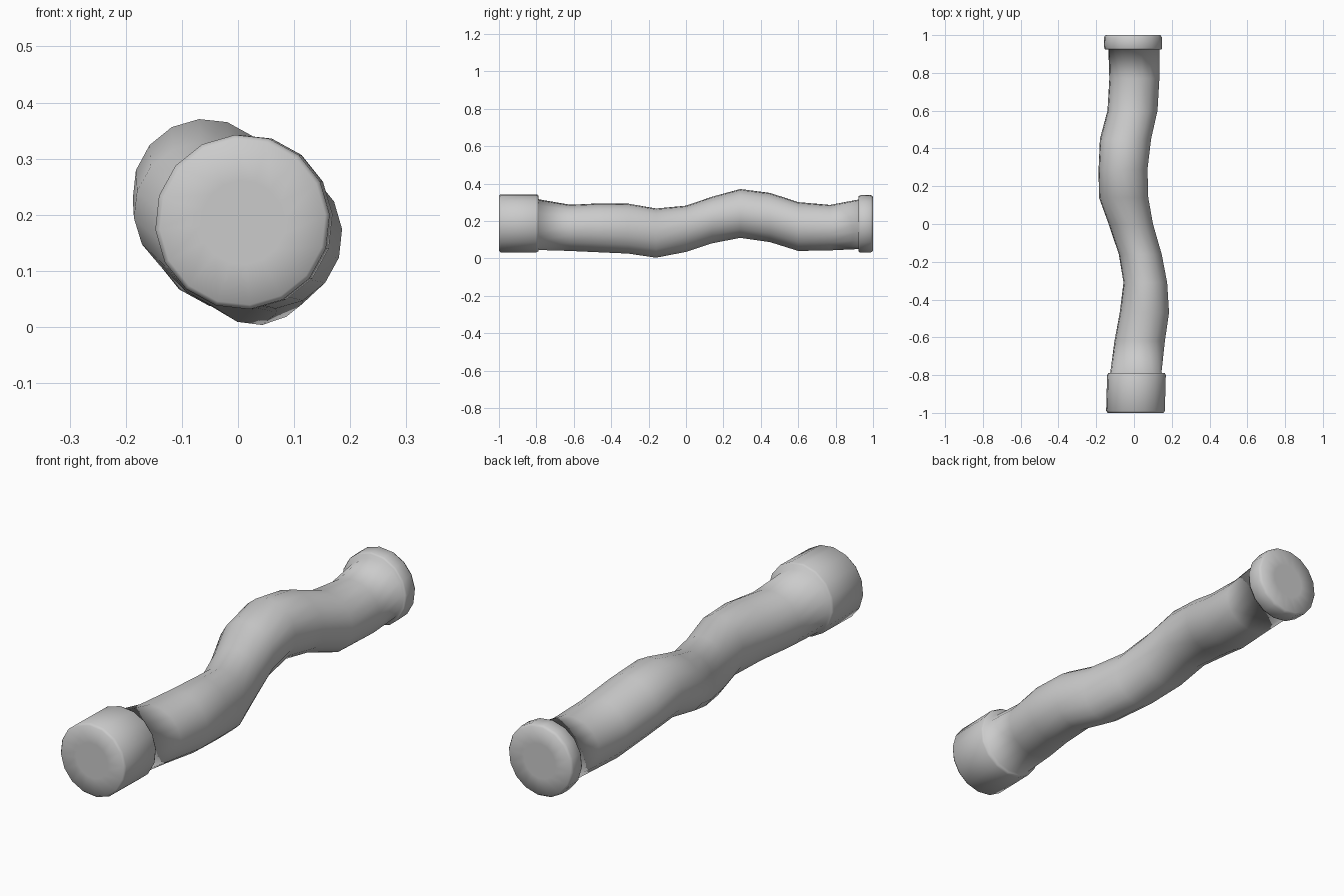
import bpy, bmesh
from math import cos, sin, pi, radians

SIDES = 16
OFFSET = radians(5)


def loft(name, rings):
    """Skin upright elliptical rings (y, x, z, rx, rz) and close both ends."""
    bm = bmesh.new()
    loops = []
    for y, x, z, rx, rz in rings:
        loops.append([bm.verts.new((x + rx * cos(OFFSET + 2 * pi * i / SIDES), y,
                                    z + rz * sin(OFFSET + 2 * pi * i / SIDES)))
                      for i in range(SIDES)])
    for a, b in zip(loops, loops[1:]):
        for i in range(SIDES):
            j = (i + 1) % SIDES
            bm.faces.new((a[i], a[j], b[j], b[i]))
    for loop in (loops[0], loops[-1]):
        bm.faces.new(loop)
    bmesh.ops.recalc_face_normals(bm, faces=bm.faces)
    for f in bm.faces:
        f.smooth = True
    mesh = bpy.data.meshes.new(name)
    bm.to_mesh(mesh)
    bm.free()
    obj = bpy.data.objects.new(name, mesh)
    bpy.context.collection.objects.link(obj)
    return obj


# Long front collar: end face, rounded rim, straight wall, rounded back edge
front_collar = [
    (-1.0, .008, .187, .075, .075),
    (-1.0, .008, .187, .148, .148),
    (-.99, .008, .187, .156, .156),
    (-.80, .013, .187, .156, .156),
    (-.79, .013, .187, .151, .151),
]

# Meandering tube
tube = [
    (-.787, .010, .180, .136, .136),
    (-.62, .030, .163, .134, .124),
    (-.47, .055, .163, .131, .131),
    (-.31, .060, .159, .116, .134),
    (-.16, .033, .135, .114, .132),
    (0.0, -.017, .158, .118, .124),
    (.14, -.055, .205, .131, .125),
    (.29, -.058, .240, .130, .131),
    (.45, -.045, .218, .136, .132),
    (.60, -.008, .170, .133, .131),
    (.77, .002, .164, .133, .122),
    (.923, .000, .182, .136, .133),
]

# Short back collar
back_collar = [
    (.923, -.004, .184, .149, .149),
    (.932, -.004, .184, .154, .154),
    (.988, -.006, .185, .154, .154),
    (1.0, -.006, .185, .146, .146),
    (1.0, -.006, .185, .075, .075),
]

loft("wavy_pipe", front_collar + tube + back_collar)
